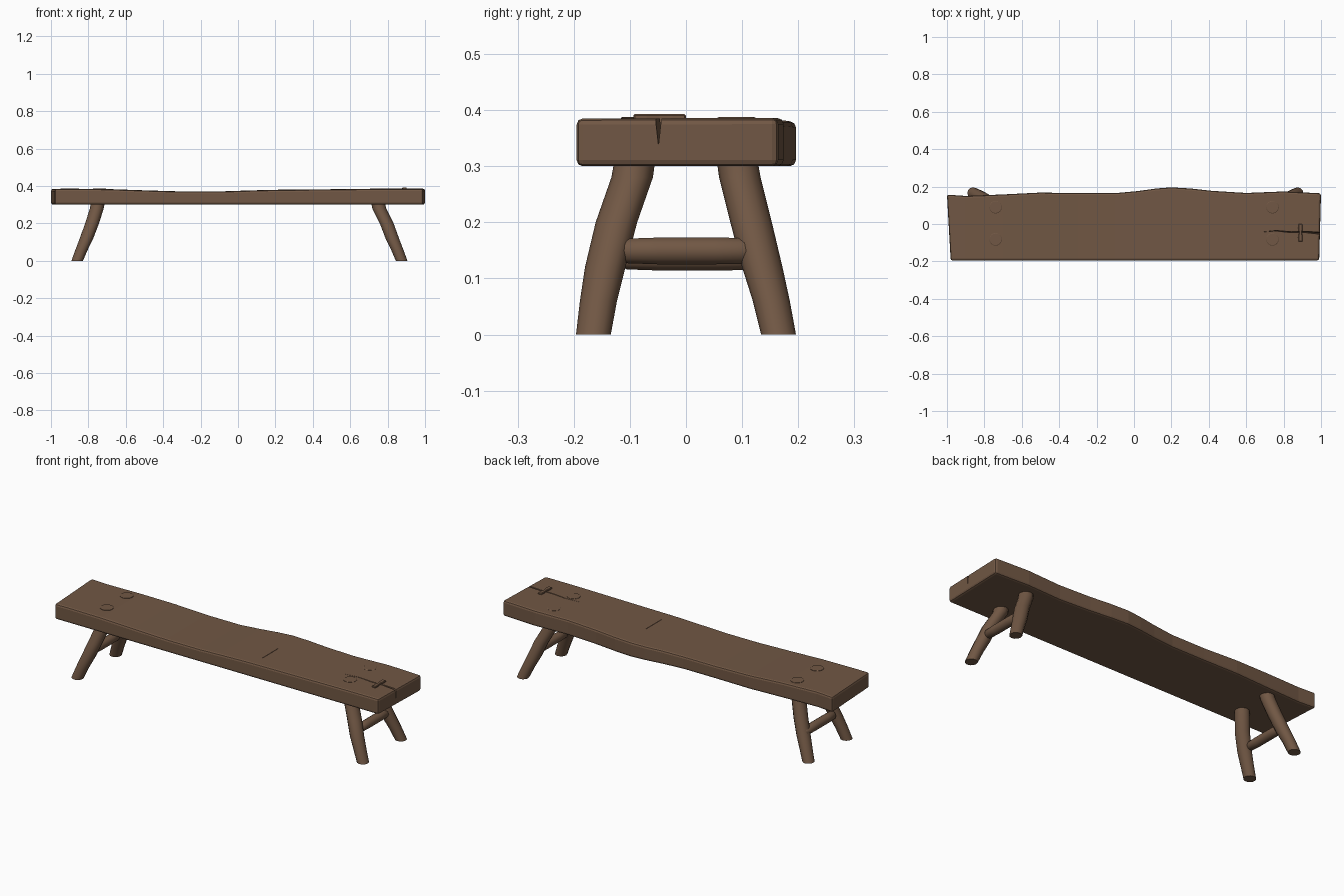
import bpy, bmesh, math
from mathutils import Vector

cube = bpy.data.objects.get("Cube")
if cube:
    bpy.data.objects.remove(cube, do_unlink=True)

wood = bpy.data.materials.new("brown wood")
wood.use_nodes = True
COLOR = (0.165, 0.096, 0.058, 1)
wood.diffuse_color = COLOR
wood.node_tree.nodes["Principled BSDF"].inputs["Base Color"].default_value = COLOR


def loft(name, rings, smooth=None):
    """Skin a list of equal rings of points and cap both ends."""
    bm = bmesh.new()
    loops = [[bm.verts.new(p) for p in ring] for ring in rings]
    n = len(loops[0])
    for a, b in zip(loops, loops[1:]):
        for i in range(n):
            j = (i + 1) % n
            bm.faces.new((a[i], a[j], b[j], b[i]))
    bm.faces.new(loops[0])
    bm.faces.new(loops[-1])
    bmesh.ops.recalc_face_normals(bm, faces=bm.faces)
    mesh = bpy.data.meshes.new(name)
    bm.to_mesh(mesh)
    bm.free()
    mesh.materials.append(wood)
    if smooth:
        mesh.shade_smooth()
        mesh.set_sharp_from_angle(angle=math.radians(smooth))
    obj = bpy.data.objects.new(name, mesh)
    bpy.context.collection.objects.link(obj)
    return obj


def bevel(obj, width, segments=1):
    mod = obj.modifiers.new("worn edges", 'BEVEL')
    mod.width, mod.segments = width, segments
    mod.limit_method, mod.angle_limit = 'ANGLE', math.radians(40)


def cut(obj, cutter):
    mod = obj.modifiers.new("cut", 'BOOLEAN')
    mod.operation, mod.object, mod.solver = 'DIFFERENCE', cutter, 'EXACT'
    cutter.hide_render = True
    cutter.hide_viewport = True
    cutter.display_type = 'WIRE'


def round_ring(center, radius, axis, sides=12):
    """Ring of points in the plane across the z or y axis."""
    c, pts = Vector(center), []
    for i in range(sides):
        a = math.tau * i / sides
        u, v = radius * math.cos(a), radius * math.sin(a)
        pts.append(c + Vector((u, v, 0) if axis == 'z' else (u, 0, v)))
    return pts


# Seat plank: straight front edge, wavy back edge, slightly sagging top
BACK_AND_TOP = [(-1, .157, .385), (-.9, .15, .386), (-.7, .158, .384), (-.5, .168, .377),
                (-.3, .165, .371), (-.1, .165, .371), (.02, .176, .375), (.12, .19, .378),
                (.2, .196, .38), (.3, .19, .381), (.42, .177, .382), (.6, .166, .384),
                (.8, .174, .386), (1, .164, .386)]
sections = []
for x, back, top in BACK_AND_TOP:
    front_x = {-1: -.98, 1: .99}.get(x, x)
    sections.append([(front_x, -.195, .3), (front_x, -.195, top - .001),
                     (x, back, top), (x, back, .3)])
seat = loft("seat", sections)
bevel(seat, .011, 2)

# Split in the seat's left end, a V that deepens toward the end
split = [(.68, -.043, .001, .378), (.76, -.036, .003, .37), (.84, -.044, .004, .36),
         (.92, -.043, .005, .35), (1.03, -.052, .008, .33)]
cut(seat, loft("split_cutter", [[(x, y - w, .4), (x, y + w, .4), (x, y, low)]
                                for x, y, w, low in split]))

# Short saw mark across the top
cut(seat, loft("saw_mark_cutter", [[(.23 - .003, y, .4), (.23 + .003, y, .4), (.23, y, .368)]
                                   for y in (-.115, .02)]))

# Key holding the split together
key = loft("split_key", [[(.89 - w, y, .37), (.89 + w, y, .37), (.89 + w, y, .393), (.89 - w, y, .393)]
                         for y, w in ((-.094, .011), (-.07, .012), (-.047, .008),
                                      (-.024, .012), (0, .011))])
bevel(key, .003)

# Legs, splayed outward with a slight bend, and the leg ends showing in the top
for side, side_name, foot_x in ((1, "left", .875), (-1, "right", .86)):
    for face, face_name in ((-1, "front"), (1, "back")):
        bend = .006 if face < 0 else -.002
        path = [(foot_x, .165, 0, .031), (foot_x - .024, .153 + bend / 2, .06, .033),
                (foot_x - .05, .138 + bend, .12, .036), (foot_x - .08, .118 + bend, .2, .037),
                (.755, .096, .28, .037), (.745, .088, .33, .036)]
        loft(f"{face_name}_{side_name}_leg",
             [round_ring((side * x, face * y, z), r, 'z') for x, y, z, r in path], 40)
        peg_y = .09 if face > 0 else -.082
        loft(f"{face_name}_{side_name}_peg",
             [round_ring((side * .74, peg_y, z), r, 'z', 16)
              for z, r in ((.37, .034), (.386, .034), (.388, .031))])

# Stretchers between each pair of legs, with whittled ends
for name, x, z in (("left_stretcher", .818, .149), ("right_stretcher", -.815, .138)):
    profile = [(-.122, .01), (-.106, .023), (-.05, .025), (.05, .025), (.14, .024), (.157, .01)]
    loft(name, [round_ring((x, y, z), r, 'y', 10) for y, r in profile], 40)
